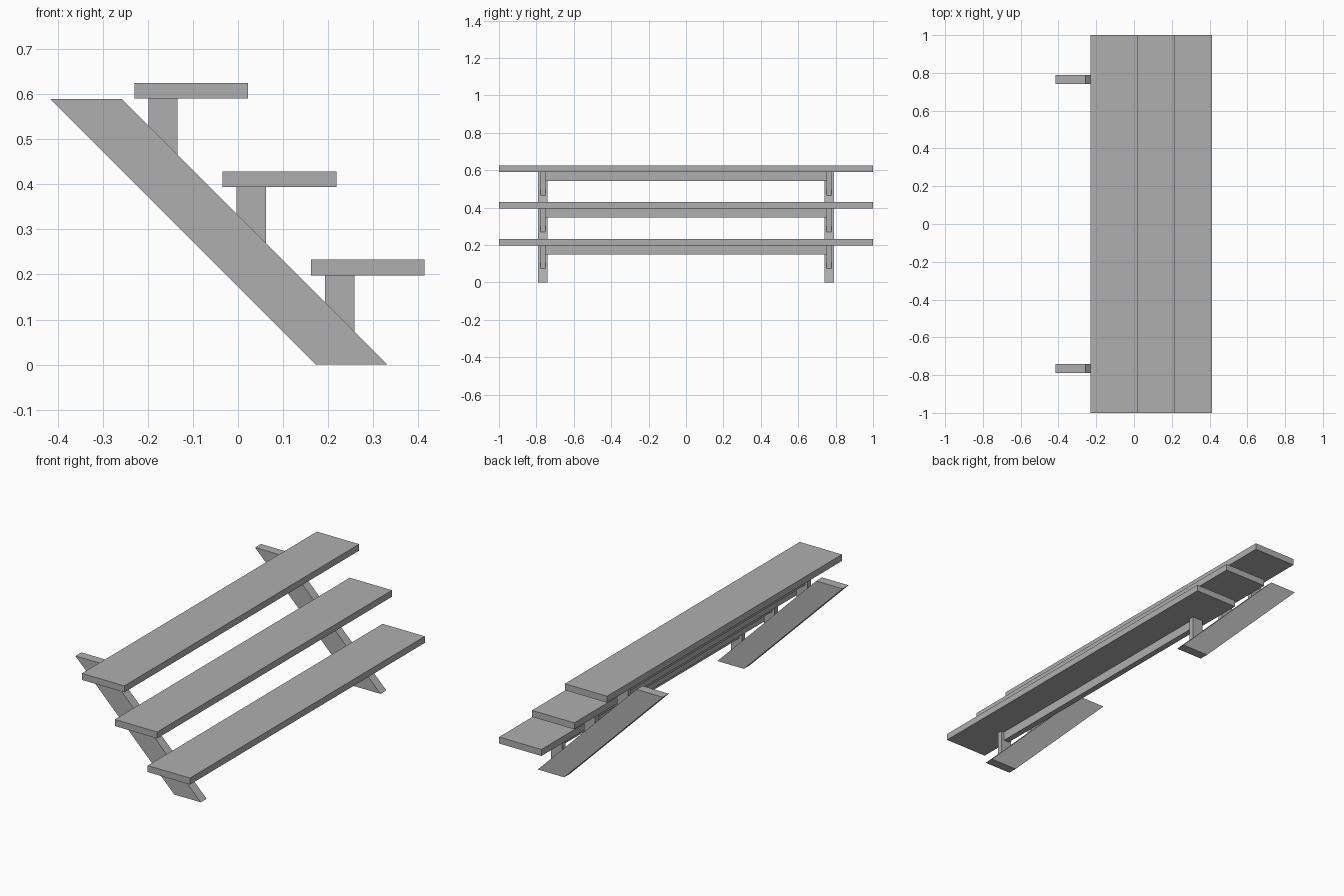
import bpy
import bmesh

cube = bpy.data.objects.get("Cube")
if cube:
    bpy.data.objects.remove(cube, do_unlink=True)

GREY = (0.43, 0.43, 0.43, 1)
mat = bpy.data.materials.new("plain grey")
mat.use_nodes = True
mat.diffuse_color = GREY
mat.node_tree.nodes["Principled BSDF"].inputs["Base Color"].default_value = GREY


def extrude_profile(name, profile, y0, y1):
    """Extrude an (x, z) outline along y into a solid board."""
    bm = bmesh.new()
    face = bm.faces.new([bm.verts.new((x, y0, z)) for x, z in profile])
    ext = bmesh.ops.extrude_face_region(bm, geom=[face])
    verts = [v for v in ext["geom"] if isinstance(v, bmesh.types.BMVert)]
    bmesh.ops.translate(bm, verts=verts, vec=(0, y1 - y0, 0))
    bmesh.ops.recalc_face_normals(bm, faces=bm.faces)
    mesh = bpy.data.meshes.new(name)
    bm.to_mesh(mesh)
    bm.free()
    mesh.materials.append(mat)
    obj = bpy.data.objects.new(name, mesh)
    bpy.context.collection.objects.link(obj)


def rect(x0, x1, z0, z1):
    return [(x0, z0), (x1, z0), (x1, z1), (x0, z1)]


STEP = 0.196        # rise and run of each step
SLOPE = 0.331       # upper stringer edge follows z = SLOPE - x
SIDE_Y = 0.765      # centre of each stringer
POST_HALF = 0.014
SIDES = (("right", -1), ("left", 1))

# Sloping stringers
for side, s in SIDES:
    outline = [(0.173, 0), (SLOPE, 0), (-0.258, 0.589), (-0.416, 0.589)]
    extrude_profile("stringer_" + side, outline, s * SIDE_Y - 0.025, s * SIDE_Y + 0.025)

for i, level in enumerate(("lower", "middle", "upper")):
    x, z = 0.162 - i * STEP, 0.198 + i * STEP
    # Tread board
    extrude_profile("tread_" + level, rect(x, x + 0.252, z, z + 0.035), -1, 1)
    # Posts cut to the slope of the stringer
    a, b = x + 0.031, x + 0.096
    post = [(a, SLOPE - a), (b, SLOPE - b), (b, z), (a, z)]
    for side, s in SIDES:
        extrude_profile(f"post_{level}_{side}", post,
                        s * SIDE_Y - POST_HALF, s * SIDE_Y + POST_HALF)
    # Cross rail between the posts
    mid, inner = (a + b) / 2, SIDE_Y - POST_HALF
    extrude_profile("rail_" + level, rect(mid - 0.016, mid + 0.016, z - 0.048, z),
                    -inner, inner)
